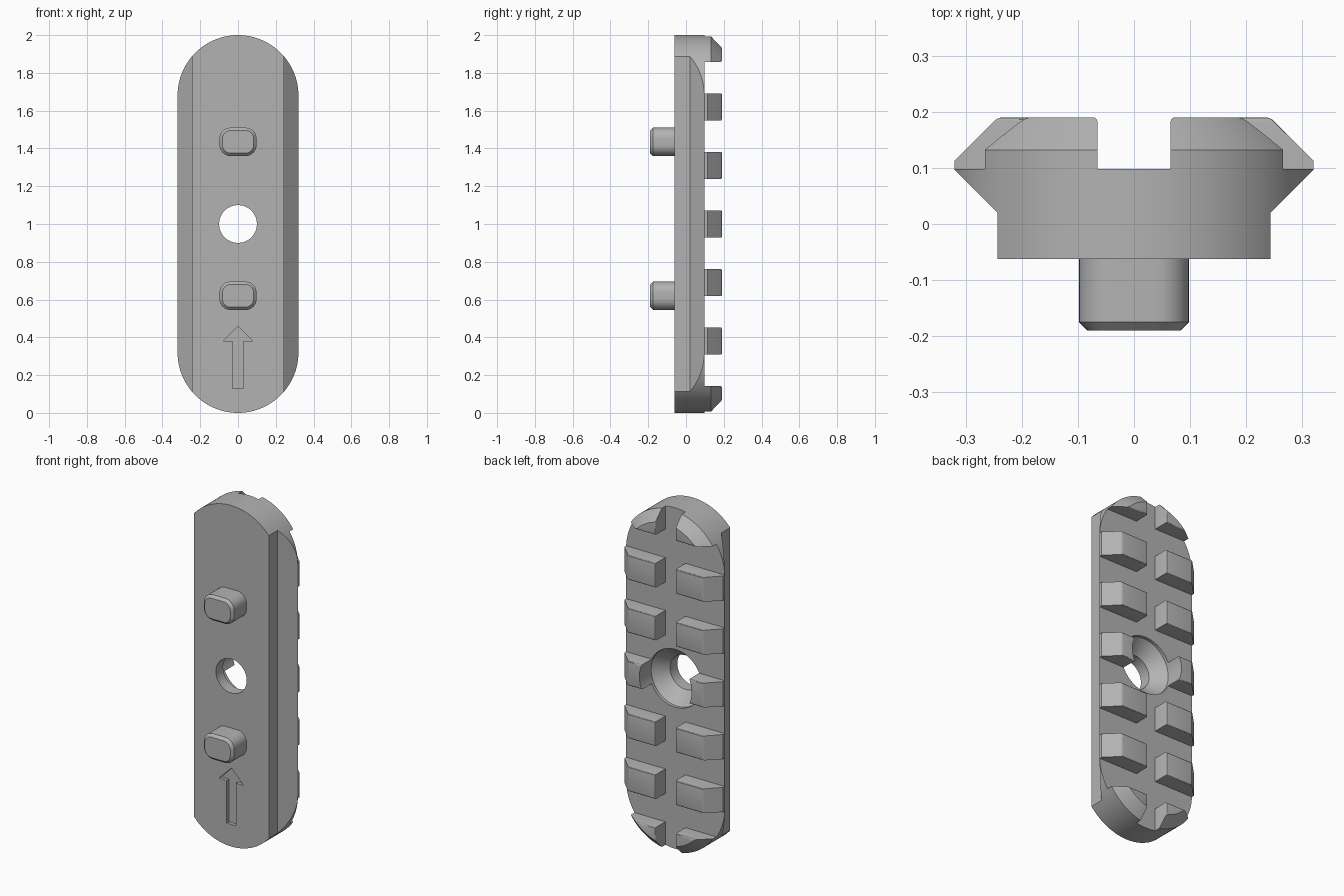
import bpy, bmesh, math
from mathutils import Vector

if "Cube" in bpy.data.objects:
    bpy.data.objects.remove(bpy.data.objects["Cube"], do_unlink=True)

grey = bpy.data.materials.new("grey")
grey.use_nodes = True
COLOUR = (0.45, 0.45, 0.45, 1)
grey.diffuse_color = COLOUR
grey.node_tree.nodes["Principled BSDF"].inputs["Base Color"].default_value = COLOUR

FRONT, DECK, CROWN = -0.062, 0.098, 0.19   # depths along y
R, SLOT = 0.32, 0.065


def loft(name, rings, bevel_edges=None, bevel=0.008):
    """Closed solid through matching rings of points."""
    bm = bmesh.new()
    vs = [[bm.verts.new(p) for p in ring] for ring in rings]
    n = len(vs[0])
    for a, b in zip(vs, vs[1:]):
        for i in range(n):
            j = (i + 1) % n
            bm.faces.new((a[i], a[j], b[j], b[i]))
    bm.faces.new(vs[0])
    bm.faces.new(vs[-1])
    bmesh.ops.recalc_face_normals(bm, faces=bm.faces)
    if bevel_edges:
        edges = [e for e in bm.edges if bevel_edges(e)]
        bmesh.ops.bevel(bm, geom=edges, offset=bevel, segments=3,
                        profile=0.5, affect='EDGES')
    me = bpy.data.meshes.new(name)
    bm.to_mesh(me)
    bm.free()
    ob = bpy.data.objects.new(name, me)
    bpy.context.collection.objects.link(ob)
    me.materials.append(grey)
    return ob


def rounded(y, hx, hz, r, cz, steps=12):
    """Rounded rectangle in the xz plane at depth y."""
    pts = []
    for q, (sx, sz) in enumerate(((1, 1), (-1, 1), (-1, -1), (1, -1))):
        for k in range(steps + 1):
            if k == steps and (hx <= r and q % 2 == 0 or hz <= r and q % 2):
                continue
            a = (q + k / steps) * math.pi / 2
            pts.append((sx * (hx - r) + r * math.cos(a), y,
                        cz + sz * (hz - r) + r * math.sin(a)))
    return pts


def circle(y, r, n=64):
    return [(r * math.cos(math.tau * k / n), y,
             1 + r * math.sin(math.tau * k / n)) for k in range(n)]


def extrude_z(pts, z0, z1):
    return [[(x, y, z) for x, y in pts] for z in (z0, z1)]


def extrude_y(pts, y0, y1):
    return [[(x, y, z) for x, z in pts] for y in (y0, y1)]


def boolean(ob, tool, op):
    tool.hide_render = True
    mod = ob.modifiers.new(op.title(), 'BOOLEAN')
    mod.object, mod.operation, mod.solver = tool, op, 'EXACT'


def apply(ob):
    bpy.context.view_layer.update()
    deps = bpy.context.evaluated_depsgraph_get()
    me = bpy.data.meshes.new_from_object(ob.evaluated_get(deps))
    ob.modifiers.clear()
    ob.data = me


# Helper solids: rounded-end envelope, bolt hole, arrow
envelope = loft("envelope_helper", [rounded(y, r, 0.68 + r, r, 1, 32) for y, r in
                ((-0.3, R), (0.132, R), (0.2, R - 0.068))])
bolt = loft("bolt_helper", [circle(y, r) for y, r in
            ((-0.3, 0.1), (0.005, 0.1), (0.08, 0.17), (0.3, 0.17))])
half_arrow = [(0.03, 0.13), (0.03, 0.38), (0.08, 0.38)]
arrow_pts = half_arrow + [(0, 0.46)] + [(-x, z) for x, z in reversed(half_arrow)]
arrow = loft("arrow_helper", extrude_y(arrow_pts, -0.2, FRONT + 0.02))

# Base plate with flared sides
side = [(0.243, FRONT), (0.243, 0.02), (0.325, 0.102), (0.325, 0.108)]
flank = side[:2] + [(0.321, DECK)]
plate = loft("base_plate", extrude_z(
    flank + [(-x, y) for x, y in reversed(flank)], -0.1, 2.1))
boolean(plate, envelope, 'INTERSECT')
boolean(plate, bolt, 'DIFFERENCE')
boolean(plate, arrow, 'DIFFERENCE')
apply(plate)
parts = [plate]

# Cross teeth, mirrored either side of the centre slot
tooth_pts = [(SLOT, 0.09), (0.313, 0.09)] + side[2:] + [(0.243, CROWN), (SLOT, CROWN)]


def on_crown(e):
    return all(abs(v.co.y - CROWN) < 1e-4 for v in e.verts)


spans = [(1 + 0.31 * i - 0.072, 1 + 0.31 * i + 0.072) for i in range(-2, 3)]
spans = [(-0.1, 0.142)] + spans + [(1.858, 2.1)]
for i, (z0, z1) in enumerate(spans):
    for name, s in (("left", 1), ("right", -1)):
        pts = [(s * x, y) for x, y in tooth_pts]
        tooth = loft(f"{name}_tooth_{i + 1}", extrude_z(pts, z0, z1), on_crown)
        boolean(tooth, envelope, 'INTERSECT')
        if i == 3:
            boolean(tooth, bolt, 'DIFFERENCE')
        apply(tooth)
        parts.append(tooth)

# Locating pegs on the front
for name, z in (("lower_peg", 0.62), ("upper_peg", 1.435)):
    parts.append(loft(name, [rounded(y, 0.098 - d, 0.075 - d, 0.058 - d, z, 8) for y, d in
                 ((FRONT + 0.01, 0), (-0.175, 0), (-0.19, 0.015))]))

for helper in (envelope, bolt, arrow):
    bpy.data.objects.remove(helper, do_unlink=True)

bpy.ops.object.select_all(action='DESELECT')
for ob in parts:
    ob.select_set(True)
bpy.context.view_layer.objects.active = plate
bpy.ops.object.shade_smooth_by_angle(angle=math.radians(25))
